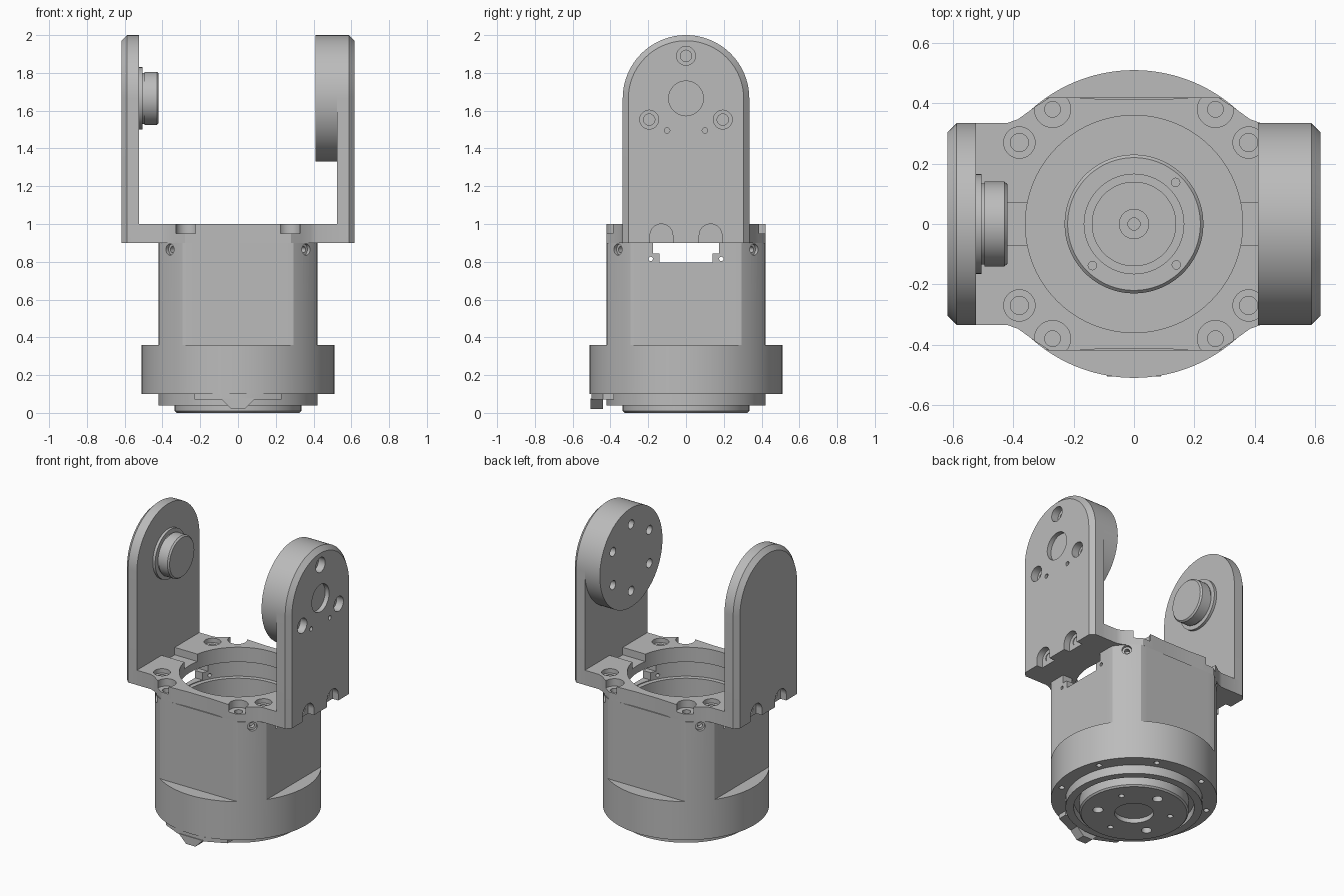
import bpy, bmesh
from math import sin, cos, pi, radians
from mathutils import Vector

if "Cube" in bpy.data.objects:
    bpy.data.objects.remove(bpy.data.objects["Cube"], do_unlink=True)

grey = bpy.data.materials.new("machined_grey")
grey.use_nodes = True
grey.diffuse_color = (0.5, 0.5, 0.5, 1)
grey.node_tree.nodes["Principled BSDF"].inputs["Base Color"].default_value = (0.5, 0.5, 0.5, 1)
parts = []


def loft(name, rings, keep=True):
    """Skin a list of equal-length point rings and cap both ends."""
    bm = bmesh.new()
    vr = [[bm.verts.new(p) for p in ring] for ring in rings]
    n = len(rings[0])
    for a, b in zip(vr, vr[1:]):
        for i in range(n):
            j = (i + 1) % n
            bm.faces.new((a[i], a[j], b[j], b[i]))
    bm.faces.new(vr[0][::-1])
    bm.faces.new(vr[-1])
    bmesh.ops.remove_doubles(bm, verts=bm.verts, dist=1e-5)
    bmesh.ops.recalc_face_normals(bm, faces=bm.faces)
    me = bpy.data.meshes.new(name)
    bm.to_mesh(me)
    bm.free()
    ob = bpy.data.objects.new(name, me)
    bpy.context.collection.objects.link(ob)
    me.materials.append(grey)
    if keep:
        parts.append(ob)
    return ob


def circle(r, z, n=144):
    return [(r * cos(2 * pi * i / n), r * sin(2 * pi * i / n), z) for i in range(n)]


def flat_sided(r, half, z, n=144):
    """Circle trimmed by four flats."""
    pts = []
    for i in range(n):
        c, s = cos(2 * pi * i / n), sin(2 * pi * i / n)
        q = min(r, half / max(abs(c), abs(s)))
        pts.append((q * c, q * s, z))
    return pts


def turned(name, profile, loc=(0, 0, 0), axis=(0, 0, 1), n=96, keep=True):
    q = Vector(axis).to_track_quat('Z', 'Y')
    rings = [[q @ Vector(p) + Vector(loc) for p in circle(r, h, n)] for r, h in profile]
    return loft(name, rings, keep)


def cut(ob, cutter):
    cutter.hide_render = True
    mod = ob.modifiers.new("cut", 'BOOLEAN')
    mod.operation, mod.solver, mod.object = 'DIFFERENCE', 'EXACT', cutter
    bpy.context.view_layer.objects.active = ob
    bpy.ops.object.modifier_apply(modifier=mod.name)
    bpy.data.objects.remove(cutter, do_unlink=True)


def drill(ob, loc, axis, r, depth, n=24):
    cut(ob, turned("cutter", [(r, -0.03), (r, depth)], loc, axis, n, False))


def counterbore(ob, loc, axis, r1, d1, r2, d2):
    cut(ob, turned("cutter", [(r1, -0.06), (r1, d1), (r2, d1), (r2, d2)], loc, axis, 32, False))


def cut_box(ob, x0, x1, y0, y1, z0, z1):
    cut(ob, loft("cutter", [[(x0, y0, z), (x1, y0, z), (x1, y1, z), (x0, y1, z)]
                            for z in (z0, z1)], False))


def polar(r, deg, z=0.0):
    return (r * cos(radians(deg)), r * sin(radians(deg)), z)


# Motor housing: inner boss, cavity, flat-sided wall, round skirt, output disc
inside = [(.02, .57), (.02, .61), (.05, .61), (.05, .6), (.14, .6), (.14, .57), (.165, .57),
          (.165, .6), (.22, .6), (.23, .59), (.23, .45), (.36, .45), (.36, .79), (.39, .79), (.39, .9)]
outside = [(.51, .36), (.51, .1), (.42, .1), (.42, .04), (.37, .04), (.37, .09),
           (.335, .09), (.335, .01), (.325, 0), (.12, 0), (.12, .03)]
rings = [circle(*p) for p in inside]
rings += [flat_sided(.51, .42, .9), flat_sided(.51, .42, .36)]
rings += [circle(*p) for p in outside]
housing = loft("motor_housing", rings)

# Cable windows through both side walls
cut_box(housing, -.6, .6, -.175, .175, .845, .95)
cut_box(housing, -.6, .6, -.14, .14, .795, .86)
for y in (-.187, .187):
    cut(housing, turned("cutter", [(.012, -.6), (.012, .6)], (0, y, .815), (1, 0, 0), 12, False))

# Corner screw holes, skirt screw holes, output disc holes, boss holes
for k in range(4):
    d = polar(1, 45 + 90 * k)
    counterbore(housing, polar(.51, 45 + 90 * k, .865), (-d[0], -d[1], 0), .03, .02, .016, .05)
for k in range(8):
    drill(housing, polar(.465, 22.5 + 45 * k, .1), (0, 0, 1), .018, .05, 16)
for k in range(3):
    drill(housing, polar(.225, 90 + 120 * k), (0, 0, 1), .032, .06)
    drill(housing, polar(.225, 30 + 120 * k), (0, 0, 1), .018, .06, 16)
for a in (45, 225, 316):
    drill(housing, polar(.195, a, .6), (0, 0, -1), .014, .04, 16)

# Mounting flange with wide middle and narrow arms
quarter = [(.57, .335), (.42, .335), (.385, .347), (.33, .387), (.28, .42), (.2, .42), (.1, .413)]
outline = quarter + [(-x, y) for x, y in quarter[::-1]]
outline += [(-x, -y) for x, y in outline]
flange = loft("mounting_flange", [[(x, y, z) for x, y in outline] for z in (.9, 1.0)])
cut(flange, turned("cutter", [(.36, .8), (.36, 1.1)], n=144, keep=False))
for sx in (-1, 1):
    cut_box(flange, min(sx * .3, sx * .525), max(sx * .3, sx * .525), -.07, .07, .95, 1.1)
    for sy in (-1, 1):
        counterbore(flange, (sx * .27, sy * .38, 1), (0, 0, -1), .06, .05, .026, .085)
        counterbore(flange, (sx * .38, sy * .27, 1), (0, 0, -1), .052, .03, .03, .085)


# Upright arms with round tops and a chamfered outer edge
def arch(x, r, foot=.9, n=48):
    pts = [(x, r * cos(pi * i / n), 1.665 + r * sin(pi * i / n)) for i in range(n + 1)]
    return pts + [(x, -r, foot), (x, r, foot)]


arms = {}
for name, s in (("right_arm", -1), ("left_arm", 1)):
    arm = loft(name, [arch(s * .523, .335), arch(s * .588, .335), arch(s * .618, .305)])
    for y in (-.13, .13):
        # Arched screw notch at the foot
        n = 24
        shape = [(y + .06 * cos(pi * i / n), .94 + .06 * sin(pi * i / n)) for i in range(n + 1)]
        shape += [(y - .06, .85), (y + .06, .85)]
        cut(arm, loft("cutter", [[(s * x, a, b) for a, b in shape] for x in (.575, .7)], False))
        drill(arm, (s * .575, y, .95), (-s, 0, 0), .028, .04)
    arms[s] = arm

# Left arm: bearing recess, three screw holes and two pin holes
left = arms[1]
drill(left, (.618, 0, 1.665), (-1, 0, 0), .092, .03, 48)
for k in range(3):
    d = polar(.225, 90 + 120 * k)
    counterbore(left, (.618, d[0], 1.665 + d[1]), (-1, 0, 0), .05, .05, .03, .085)
for y in (-.1, .1):
    drill(left, (.618, y, 1.495), (-1, 0, 0), .015, .04, 12)

# Drive drum on the inner side of the left arm
drum = turned("drive_drum", [(.335, .411), (.335, .5232)], (0, 0, 1.665), (1, 0, 0))
for k in range(6):
    d = polar(.225, 30 + 60 * k)
    drill(drum, (.411, d[0], 1.665 + d[1]), (1, 0, 0), .03, .06)

# Idler hub on the inner side of the right arm
turned("idler_hub", [(.165, -.53), (.165, -.505), (.135, -.505), (.135, -.495),
                     (.141, -.495), (.141, -.43), (.132, -.42)],
       (0, 0, 1.665), (1, 0, 0))

# Cable clip under the front of the skirt
loft("clip_plate", [[(x, y, z) for x, y in ((-.23, -.44), (-.1, -.5), (.1, -.5), (.23, -.44),
                                            (.23, -.38), (-.23, -.38))] for z in (.07, .099)])
loft("clip_block", [[(x, y, z) for x, z in ((-.09, .075), (-.035, .02), (.035, .02), (.09, .075))]
                    for y in (-.505, -.44)])

# Smooth round surfaces, keep machined edges crisp
bpy.ops.object.select_all(action='DESELECT')
for ob in parts:
    ob.select_set(True)
bpy.context.view_layer.objects.active = parts[0]
bpy.ops.object.shade_smooth_by_angle(angle=radians(25))
